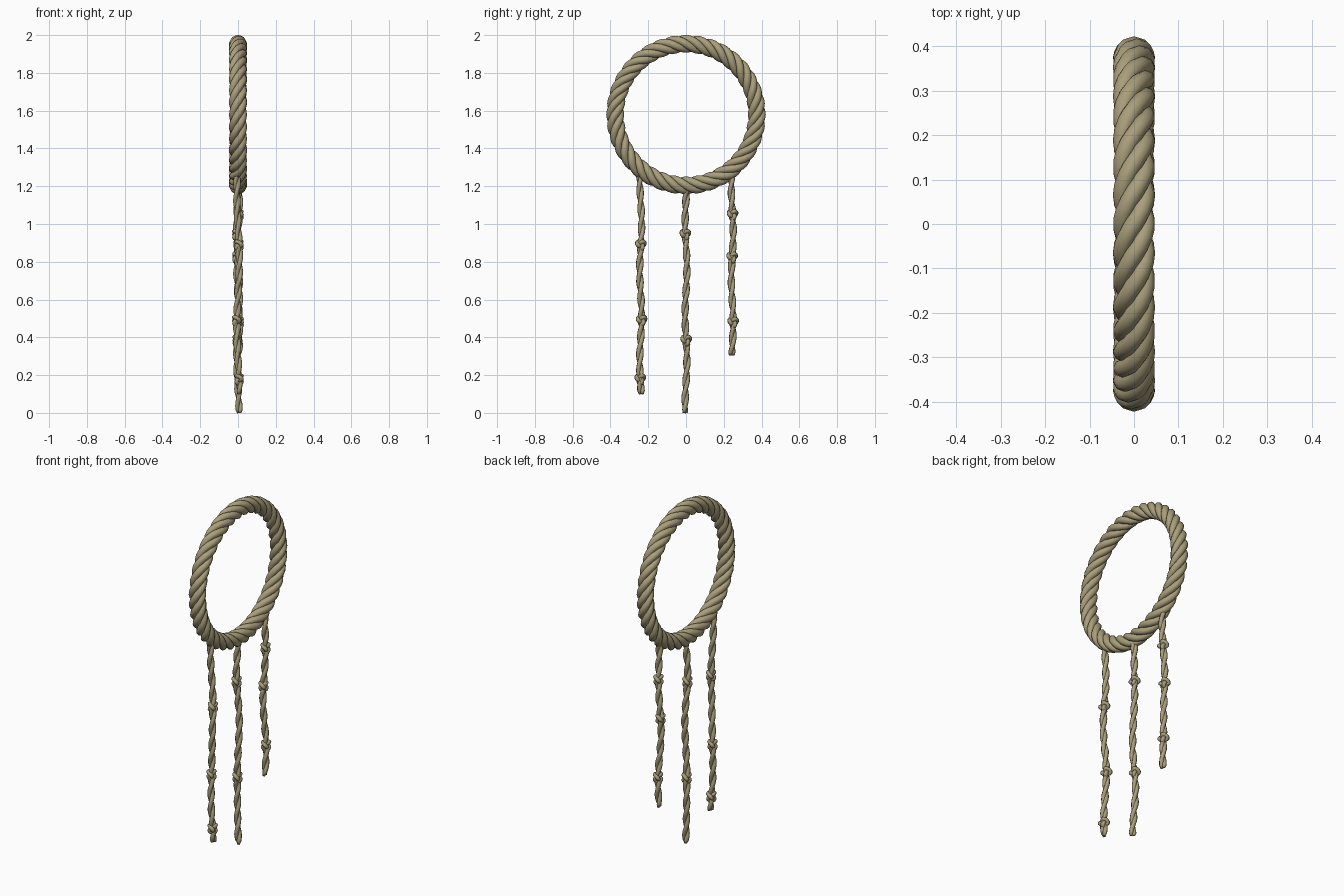
import bpy, bmesh, math
from mathutils import Vector
from math import sin, cos, pi

if "Cube" in bpy.data.objects:
    bpy.data.objects.remove(bpy.data.objects["Cube"])

RING_R, RING_Z = 0.375, 1.579

mat = bpy.data.materials.new("hemp rope")
mat.diffuse_color = (0.40, 0.345, 0.20, 1)
mat.use_nodes = True
mat.node_tree.nodes["Principled BSDF"].inputs["Base Color"].default_value = mat.diffuse_color


def sweep(bm, pts, radius, sides, closed=False):
    """Tube along a list of points; radius is a number or one per point."""
    n, loops = len(pts), []
    for i, p in enumerate(pts):
        if closed:
            t = pts[(i + 1) % n] - pts[i - 1]
        else:
            t = pts[min(i + 1, n - 1)] - pts[max(i - 1, 0)]
        t.normalize()
        u = (Vector((1, 0, 0)) - t * t.x).normalized()
        v = t.cross(u)
        r = radius[i] if isinstance(radius, list) else radius
        loops.append([bm.verts.new(p + r * (u * cos(2 * pi * k / sides) + v * sin(2 * pi * k / sides)))
                      for k in range(sides)])
    for i in range(n if closed else n - 1):
        a, b = loops[i], loops[(i + 1) % n]
        for k in range(sides):
            m = (k + 1) % sides
            bm.faces.new((a[k], a[m], b[m], b[k]))
    if not closed:
        bm.faces.new(loops[0][::-1])
        bm.faces.new(loops[-1])


def finish(bm, name):
    bmesh.ops.recalc_face_normals(bm, faces=bm.faces)
    for f in bm.faces:
        f.smooth = True
    me = bpy.data.meshes.new(name)
    bm.to_mesh(me)
    bm.free()
    me.materials.append(mat)
    ob = bpy.data.objects.new(name, me)
    bpy.context.collection.objects.link(ob)
    return ob


# Large hoop: four strands laid around a circle
def rope_ring(strands=4, turns=9, lay=0.027, thick=0.0205):
    bm = bmesh.new()
    steps = turns * 14
    for s in range(strands):
        pts = []
        for i in range(steps):
            th = 2 * pi * i / steps
            ph = turns * th + 2 * pi * s / strands
            r = RING_R + lay * cos(ph)
            pts.append(Vector((-lay * sin(ph), r * cos(th), RING_Z + r * sin(th))))
        sweep(bm, pts, thick, 8, closed=True)
    finish(bm, "rope_hoop")


# Gentle wander of a hanging cord's centre line
def centre(y, z, seed):
    return Vector((0.007 * sin(9 * z + seed), y + 0.005 * sin(13 * z + 2 * seed), z))


# Hanging cord: two strands twisted together
def cord(name, y, top, bottom, seed):
    bm = bmesh.new()
    steps = int((top - bottom) / 0.018)
    for s in range(2):
        pts, rad = [], []
        for i in range(steps + 1):
            z = top + (bottom - top) * i / steps
            ph = 2 * pi * z / 0.19 + pi * s + seed
            pts.append(centre(y, z, seed) + Vector((0.008 * cos(ph), 0.008 * sin(ph), 0)))
            rad.append(0.008 if i == steps else 0.0125)
        sweep(bm, pts, rad, 7)
    finish(bm, name)


# Overhand knot: small trefoil loop around the cord
def knot(name, y, z, seed):
    bm = bmesh.new()
    c, k, n = centre(y, z, seed), 0.0072, 36
    pts = []
    for i in range(n):
        t = 2 * pi * i / n
        pts.append(c + Vector((-1.9 * k * sin(3 * t),
                               k * (sin(t) + 2 * sin(2 * t)),
                               1.15 * k * (cos(t) - 2 * cos(2 * t)))))
    sweep(bm, pts, 0.0115, 7, closed=True)
    finish(bm, name)


rope_ring()
for label, y, top, bottom, seed, knots in (
        ("left", -0.24, 1.27, 0.10, 0.6, (0.89, 0.49, 0.18)),
        ("middle", 0.0, 1.20, 0.0, 2.1, (0.945, 0.385)),
        ("right", 0.245, 1.28, 0.305, 4.0, (1.05, 0.825, 0.48))):
    cord(label + "_cord", y, top, bottom, seed)
    for i, z in enumerate(knots):
        knot(f"{label}_knot_{i + 1}", y, z, seed)
